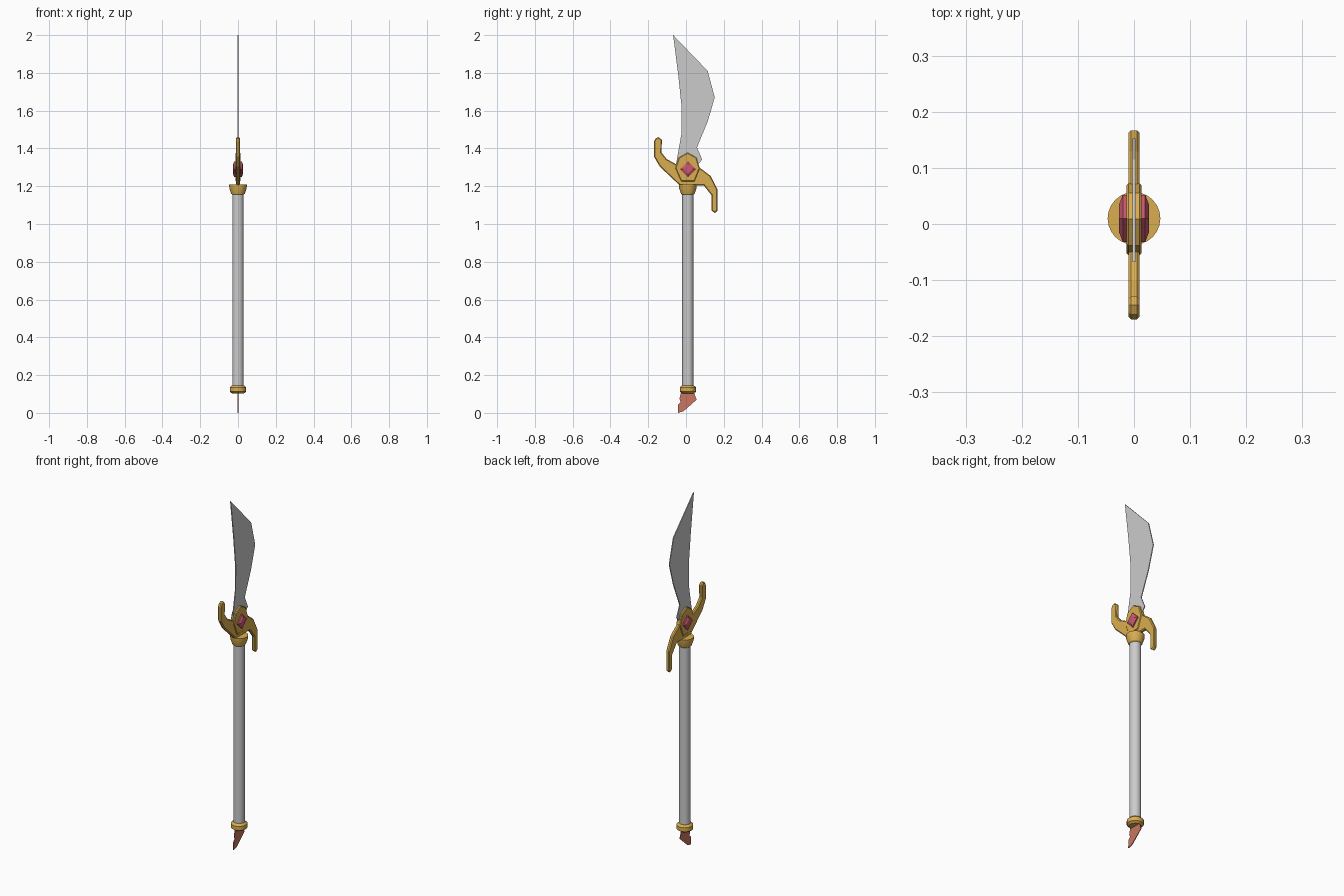
import bpy, bmesh, math

if "Cube" in bpy.data.objects:
    bpy.data.objects.remove(bpy.data.objects["Cube"])

AXIS_Y = 0.01  # pole centre line


def material(name, rgb):
    m = bpy.data.materials.new(name)
    m.diffuse_color = (*rgb, 1)
    m.use_nodes = True
    m.node_tree.nodes["Principled BSDF"].inputs["Base Color"].default_value = m.diffuse_color
    return m


gold = material("gold", (0.70, 0.42, 0.08))
ruby = material("ruby", (0.58, 0.10, 0.16))
cloth = material("red_cloth", (0.58, 0.18, 0.12))


def finish(name, bm, mat=None):
    bmesh.ops.recalc_face_normals(bm, faces=bm.faces)
    me = bpy.data.meshes.new(name)
    bm.to_mesh(me)
    bm.free()
    ob = bpy.data.objects.new(name, me)
    bpy.context.collection.objects.link(ob)
    if mat:
        me.materials.append(mat)
    return ob


def plate(name, outline, half, mat=None, chamfer=0):
    """Extrude a (y, z) outline along x, optionally chamfering both rims."""
    bm = bmesh.new()
    face = bm.faces.new([bm.verts.new((-half, y, z)) for y, z in outline])
    ext = bmesh.ops.extrude_face_region(bm, geom=[face], use_keep_orig=True)
    for v in ext["geom"]:
        if isinstance(v, bmesh.types.BMVert):
            v.co.x = half
    if chamfer:
        rims = [e for e in bm.edges if abs(e.verts[0].co.x - e.verts[1].co.x) < 1e-6]
        bmesh.ops.bevel(bm, geom=rims, offset=chamfer, segments=1,
                        affect='EDGES', clamp_overlap=True)
    return finish(name, bm, mat)


def lathe(name, profile, mat=None, n=24):
    """Spin a (radius, z) profile around the pole axis and cap the ends."""
    bm = bmesh.new()
    rings = [[bm.verts.new((r * math.cos(math.tau * i / n),
                            AXIS_Y + r * math.sin(math.tau * i / n), z))
              for i in range(n)] for r, z in profile]
    for a, b in zip(rings, rings[1:]):
        for i in range(n):
            j = (i + 1) % n
            bm.faces.new((a[i], a[j], b[j], b[i]))
    bm.faces.new(rings[0])
    bm.faces.new(rings[-1])
    ob = finish(name, bm, mat)
    bpy.context.view_layer.objects.active = ob
    ob.select_set(True)
    bpy.ops.object.shade_smooth_by_angle(angle=math.radians(30))
    ob.select_set(False)
    return ob


# Pole and its two collars
lathe("pole", [(0.03, 0.12), (0.03, 1.18)])
lathe("bottom_collar", [(0.031, 0.103), (0.043, 0.112), (0.043, 0.135), (0.031, 0.146)], gold)
lathe("top_collar", [(0.03, 1.155), (0.036, 1.16), (0.046, 1.19), (0.047, 1.208)], gold)

# Curved blade
plate("blade", [(-0.068, 2.0), (0.115, 1.81), (0.152, 1.67), (0.115, 1.543),
                (0.058, 1.405), (0.086, 1.341), (0.04, 1.29), (-0.04, 1.27),
                (-0.052, 1.32), (-0.025, 1.473), (-0.023, 1.617), (-0.04, 1.78)], 0.0025)

# Guard with one horn up and one horn down
plate("guard", [(-0.161, 1.453), (-0.144, 1.46), (-0.128, 1.446), (-0.129, 1.378),
                (-0.102, 1.344), (-0.05, 1.315), (0.072, 1.299), (0.13, 1.255),
                (0.167, 1.183), (0.167, 1.071), (0.153, 1.058), (0.136, 1.071),
                (0.136, 1.151), (0.094, 1.204), (-0.033, 1.204), (-0.139, 1.304),
                (-0.17, 1.357), (-0.17, 1.435)], 0.01, gold, 0.005)

# Gem setting
plate("gem_setting", [(0.009, 1.378), (0.055, 1.352), (0.073, 1.294), (0.045, 1.225),
                      (-0.025, 1.225), (-0.056, 1.294), (-0.038, 1.352)], 0.0135, gold, 0.004)

# Diamond-shaped gem on each face
GEM_Z = 1.29
for side, label in ((1, "right"), (-1, "left")):
    bm = bmesh.new()
    rings = [[bm.verts.new((side * x, AXIS_Y + r * dy, GEM_Z + r * dz))
              for dy, dz in ((1, 0), (0, 1), (-1, 0), (0, -1))]
             for x, r in ((0.012, 0.042), (0.02, 0.042), (0.027, 0.024))]
    for a, b in zip(rings, rings[1:]):
        for i in range(4):
            j = (i + 1) % 4
            bm.faces.new((a[i], a[j], b[j], b[i]))
    bm.faces.new(rings[0])
    bm.faces.new(rings[-1])
    finish("gem_" + label, bm, ruby)

# Torn cloth tail under the pole
plate("cloth_tail", [(-0.025, 0.115), (0.04, 0.115), (0.056, 0.07), (0.025, 0.042),
                     (-0.014, 0.008), (-0.043, 0.0), (-0.041, 0.045), (-0.028, 0.058),
                     (-0.035, 0.075)], 0.002, cloth)
